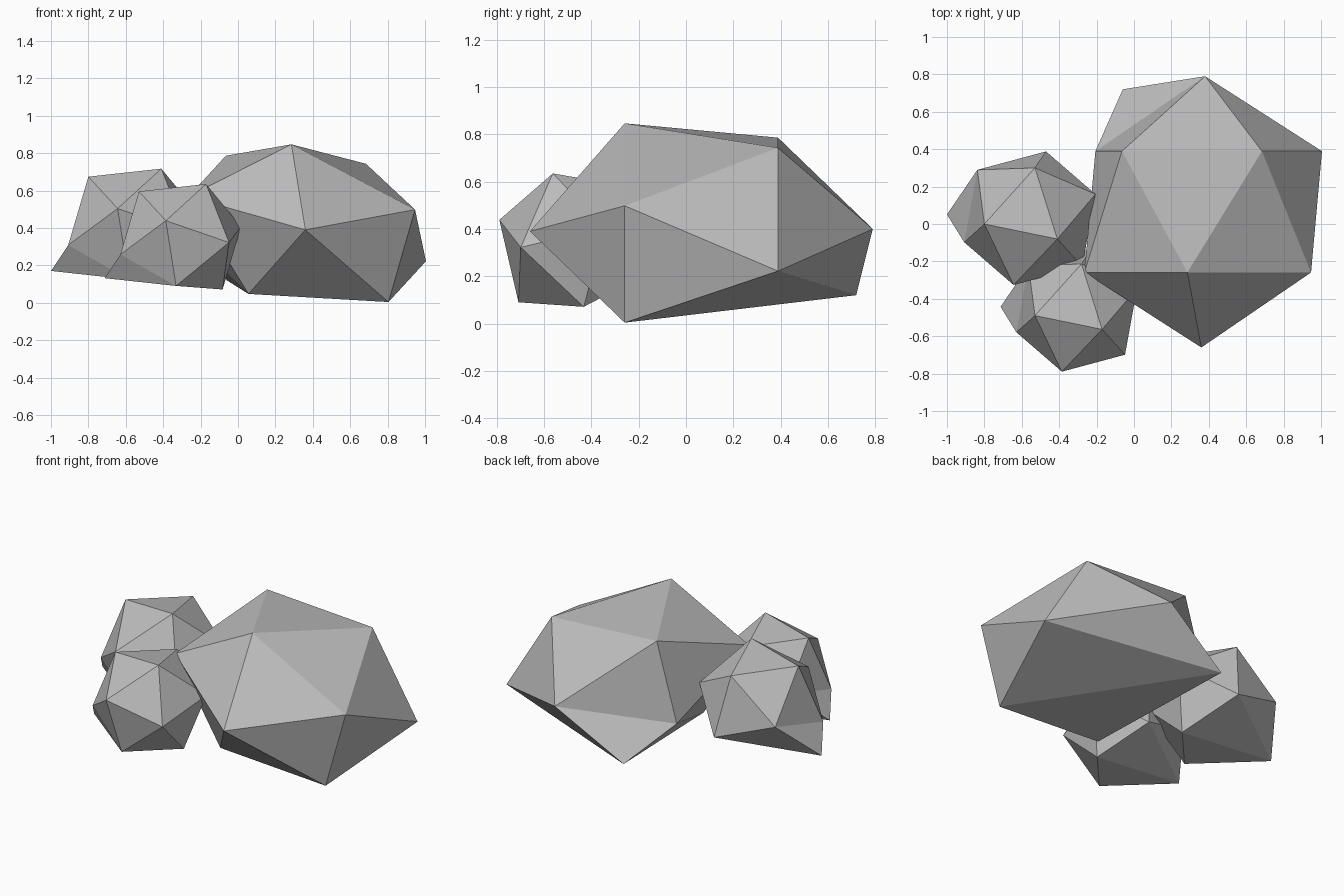
import bpy
import bmesh
from mathutils import Matrix, Vector

cube = bpy.data.objects.get("Cube")
if cube:
    bpy.data.objects.remove(cube, do_unlink=True)

# One flat grey stone colour
stone = bpy.data.materials.new("stone_grey")
stone.use_nodes = True
grey = (0.5, 0.5, 0.5, 1.0)
stone.diffuse_color = grey
stone.node_tree.nodes["Principled BSDF"].inputs["Base Color"].default_value = grey


def make_rock(name, centre, axes, spur, size=1.0):
    """Stretch and skew an icosahedron along three axes, then pull its lowest corner out to a spur."""
    bm = bmesh.new()
    bmesh.ops.create_icosphere(bm, subdivisions=1, radius=1.0)
    skew = Matrix(axes).transposed()
    for vert in bm.verts:
        vert.co = skew @ vert.co
    lowest = min(bm.verts, key=lambda vert: vert.co.z)
    lowest.co = Vector(spur)
    bmesh.ops.scale(bm, vec=(size, size, size), verts=bm.verts)
    bmesh.ops.recalc_face_normals(bm, faces=bm.faces)
    for face in bm.faces:
        face.smooth = False

    mesh = bpy.data.meshes.new(name)
    bm.to_mesh(mesh)
    bm.free()
    mesh.materials.append(stone)
    rock = bpy.data.objects.new(name, mesh)
    rock.location = centre
    bpy.context.collection.objects.link(rock)
    return rock


# Large boulder, long from front to back
make_rock("large_boulder", (0.37, 0.065, 0.395),
          axes=((0.705, 0, -0.196), (0.135, 0, 0.47), (0.01, 0.725, 0.005)),
          spur=(-0.43, 0.655, -0.275))

# Two smaller stones sharing one shape
small_axes = ((0.286, -0.109, 0.224), (0.067, 0.368, 0.088), (-0.243, -0.031, 0.285))
small_spur = (-0.443, 0.02, -0.219)
make_rock("rear_small_stone", (-0.557, 0.031, 0.389), small_axes, small_spur)
make_rock("front_small_stone", (-0.306, -0.461, 0.333), small_axes, small_spur, size=0.92)
